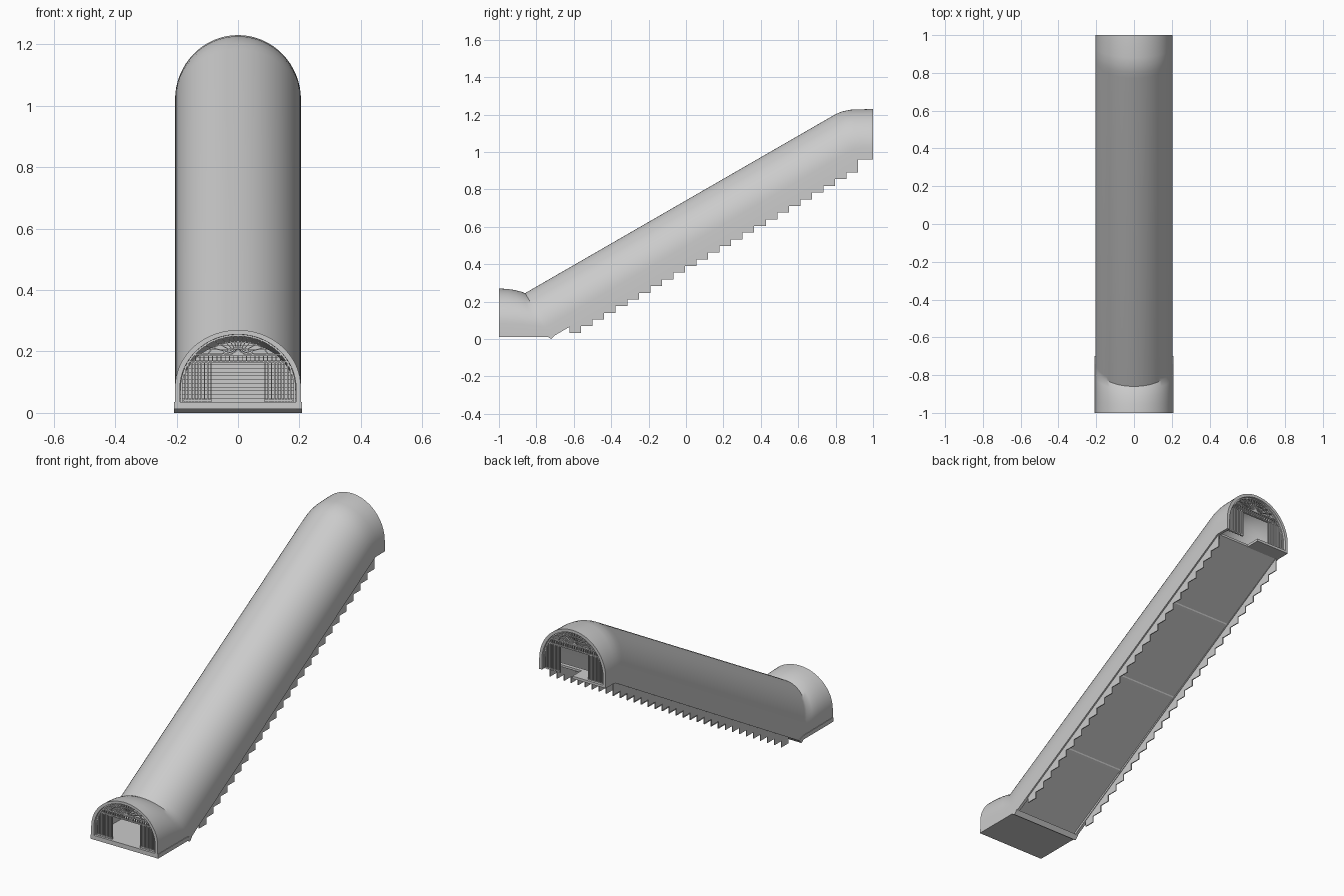
import bpy, bmesh, math
from mathutils import Vector

if "Cube" in bpy.data.objects:
    bpy.data.objects.remove(bpy.data.objects["Cube"])


def finish(bm, name, smooth=False):
    bmesh.ops.recalc_face_normals(bm, faces=bm.faces)
    me = bpy.data.meshes.new(name)
    bm.to_mesh(me)
    bm.free()
    ob = bpy.data.objects.new(name, me)
    bpy.context.collection.objects.link(ob)
    if smooth:
        bpy.ops.object.select_all(action='DESELECT')
        ob.select_set(True)
        bpy.context.view_layer.objects.active = ob
        bpy.ops.object.shade_smooth_by_angle(angle=math.radians(35))
    return ob


def prism(bm, pts, x0, x1):
    """Extrude a (y, z) outline along x."""
    face = bm.faces.new([bm.verts.new((x0, y, z)) for y, z in pts])
    new = bmesh.ops.extrude_face_region(bm, geom=[face])['geom']
    bmesh.ops.translate(bm, vec=(x1 - x0, 0, 0),
                        verts=[v for v in new if isinstance(v, bmesh.types.BMVert)])


def bar(bm, a, b, t, depth):
    """Box beam between two points of an xz plane."""
    a, b = Vector(a), Vector(b)
    side = (b - a).normalized().cross(Vector((0, 1, 0))) * t / 2
    dy = Vector((0, depth / 2, 0))
    r = [[bm.verts.new(p + side * i + dy * j) for i, j in ((-1, -1), (1, -1), (1, 1), (-1, 1))]
         for p in (a, b)]
    bm.faces.new(r[0])
    bm.faces.new(r[1])
    for i in range(4):
        k = (i + 1) % 4
        bm.faces.new((r[0][i], r[0][k], r[1][k], r[1][i]))


def arch(sx, sf):
    """Half-round arch as (x, height fraction)."""
    pts = [(sx, 0.0)]
    for i in range(33):
        t = math.pi * i / 32
        pts.append((sx * math.cos(t), sf * (0.22 + 0.78 * math.sin(t))))
    return pts + [(-sx, 0.0)]


# Tunnel shell: arch swept through stations given as floor (y, z), crest (y, z)
STATIONS = [
    (-1, .03, -1, .27), (-.93, .028, -.955, .268), (-.86, .026, -.915, .262),
    (-.79, .02, -.88, .253), (-.72, .008, -.86, .245), (-.70, .02, -.84, .257),
    (.91, .955, .77, 1.185), (.925, .96, .80, 1.202), (.94, .96, .835, 1.217),
    (.96, .96, .88, 1.226), (1, .96, 1, 1.23)]
bm = bmesh.new()
loop = arch(.205, 1) + arch(.189, .94)[::-1]
rings = [[bm.verts.new((x, fy + (cy - fy) * f, fz + (cz - fz) * f)) for x, f in loop]
         for fy, fz, cy, cz in STATIONS]
n = len(loop)
for a, b in zip(rings, rings[1:]):
    for i in range(n):
        k = (i + 1) % n
        bm.faces.new((a[i], a[k], b[k], b[i]))
for r in (rings[0], rings[-1]):
    for i in range(n // 2 - 1):
        bm.faces.new((r[i], r[i + 1], r[n - 2 - i], r[n - 1 - i]))
finish(bm, "tunnel_shell", True)

# Inner staircase with a flat sloping underside
Y0, Z0, Y1, Z1, N = -.74, .012, .92, .962, 78
bm = bmesh.new()
steps = [(Y0, Z0 + .012)]
for i in range(N):
    y, z = Y0 + (Y1 - Y0) * i / N, Z0 + .012 + (Z1 - Z0) * (i + 1) / N
    steps += [(y, z), (Y0 + (Y1 - Y0) * (i + 1) / N, z)]
prism(bm, steps + [(Y1, Z1), (Y0, Z0)], -.193, .193)
finish(bm, "staircase")

# Seams across the underside
bm = bmesh.new()
for f in (.24, .5, .76):
    y, z = Y0 + (Y1 - Y0) * f, Z0 + (Z1 - Z0) * f
    prism(bm, [(y, z + .004), (y - .006, z - .007), (y + .006, z), (y + .01, z + .006)], -.193, .193)
finish(bm, "underside_seams")

# Saw-toothed side stringers hanging below the shell
bm = bmesh.new()
for s in (-1, 1):
    for k in range(25):
        ya, yb, z = .92 - .0617 * (k + 1), .92 - .0617 * k, .89 - .0357 * k
        top = [Z0 + (Z1 - Z0) * (y - Y0) / (Y1 - Y0) + .008 for y in (ya, yb)]
        prism(bm, [(ya, z), (yb, z), (yb, top[1]), (ya, top[0])], s * .192, s * .197)
finish(bm, "stepped_stringers")

# Landings
bm = bmesh.new()
prism(bm, [(-1, .012), (-.74, .012), (-.72, .0), (-.70, .022), (-.74, .034), (-1, .036)], -.208, .208)
finish(bm, "lower_landing")
bm = bmesh.new()
prism(bm, [(.91, .96), (1, .96), (1, .974), (.91, .974)], -.2, 0)
finish(bm, "upper_landing")


# Entrance screens: side grilles, transom and fan light
def portal(name, y, z, h):
    bm = bmesh.new()

    def top(x):
        return .93 * h * (.22 + .78 * math.sqrt(max(0, 1 - (x / .189) ** 2)))

    def P(x, v):
        return (x, y, z + v)
    low, high = .135 * h / .24, .158 * h / .24
    for s in (-1, 1):
        for i in range(9):
            x = .088 + .0105 * i
            bar(bm, P(s * x, 0), P(s * x, min(low, top(x))), .0045, .01)
        bar(bm, P(s * .09, .006), P(s * .178, .006), .006, .01)
    for v, w in ((low, .158), (high, .142)):
        bar(bm, P(-w, v), P(w, v), .006, .012)
    for i in range(-10, 11):
        bar(bm, P(i * .0138, low), P(i * .0138, high), .003, .008)
    rim = [(x * .975, f * h * .985) for x, f in arch(.189, .94)]
    for a, b in zip(rim, rim[1:]):
        bar(bm, P(*a), P(*b), .006, .012)
    for i in range(1, 12):
        t = math.pi * i / 12
        c, s = math.cos(t), math.sin(t)
        r = .02
        while r < .19 and high + r * s < top(r * c):
            r += .002
        bar(bm, P(0, high), P(r * c, high + r * s), .003, .008)
    for k in (.35, .68):
        half = [P(.14 * k * math.cos(math.pi * i / 16),
                  high + (.92 * h - high) * k * math.sin(math.pi * i / 16)) for i in range(17)]
        for a, b in zip(half, half[1:]):
            bar(bm, a, b, .004, .008)
    finish(bm, name)


portal("lower_entrance_screen", -.982, .034, .236)
portal("upper_entrance_screen", .982, .964, .266)
